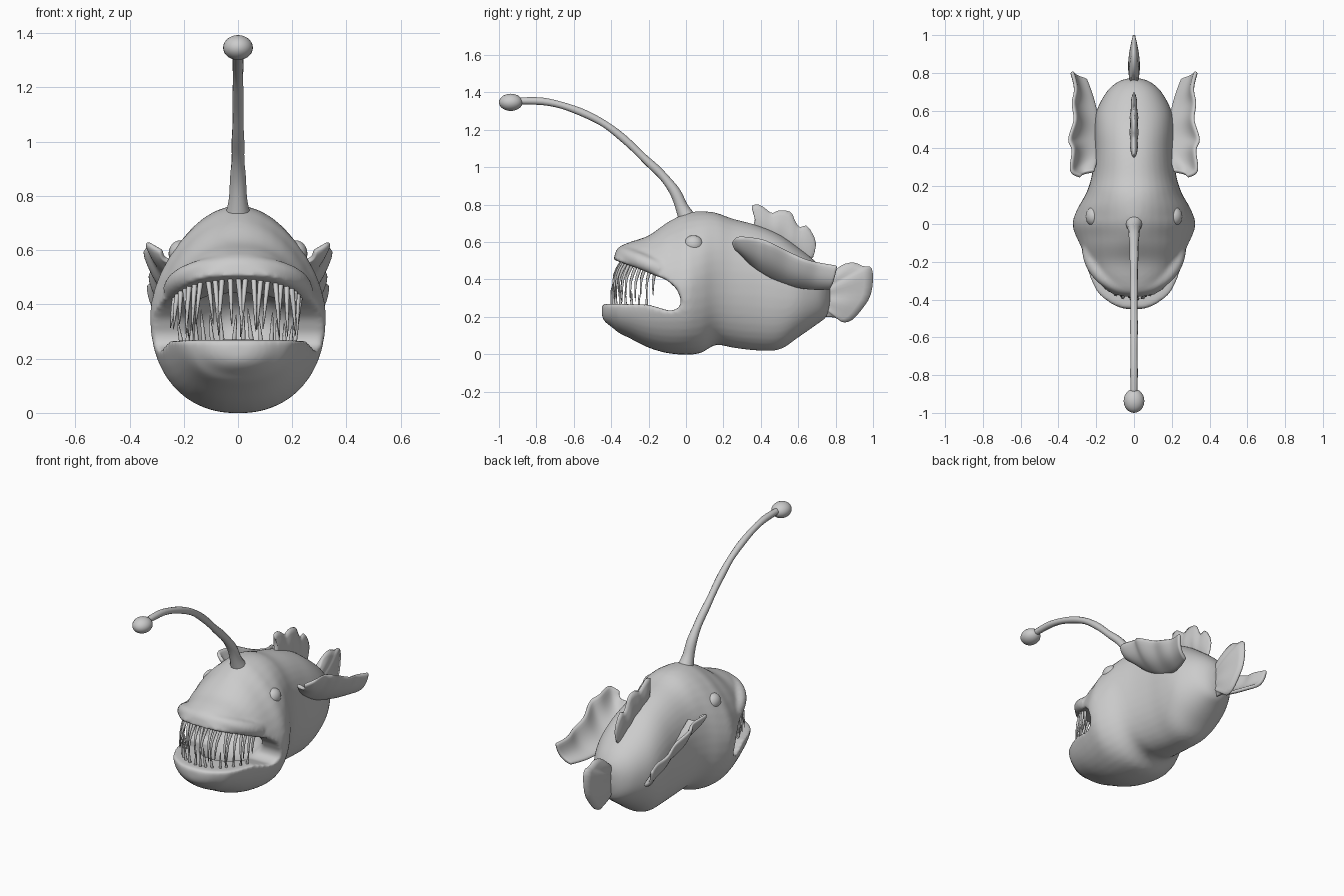
import bpy, bmesh, math, random
from mathutils import Vector

random.seed(4)
if "Cube" in bpy.data.objects:
    bpy.data.objects.remove(bpy.data.objects["Cube"])

skin = bpy.data.materials.new("grey skin")
skin.use_nodes = True
skin.diffuse_color = (0.6, 0.6, 0.6, 1)
skin.node_tree.nodes["Principled BSDF"].inputs["Base Color"].default_value = (0.6, 0.6, 0.6, 1)


def spline(pts, n):
    """Catmull-Rom resampling of a point list to n + 1 points."""
    p = [Vector(q) for q in pts]
    out = []
    for k in range(n + 1):
        f = k / n * (len(p) - 1)
        i = min(int(f), len(p) - 2)
        t = f - i
        a, b, c, d = p[max(i - 1, 0)], p[i], p[i + 1], p[min(i + 2, len(p) - 1)]
        out.append(b + (c - a) * (t / 2) + (a * 2 - b * 5 + c * 4 - d) * (t * t / 2)
                   + (b * 3 - a - c * 3 + d) * (t ** 3 / 2))
    return out


def make(name, bm):
    bmesh.ops.recalc_face_normals(bm, faces=bm.faces[:])
    me = bpy.data.meshes.new(name)
    bm.to_mesh(me)
    bm.free()
    ob = bpy.data.objects.new(name, me)
    bpy.context.collection.objects.link(ob)
    me.materials.append(skin)
    me.shade_smooth()
    return ob


def bridge(bm, rings, closed=True):
    """Skin a list of vertex rings with quads; closed rings get end caps."""
    rings = [[bm.verts.new(v) for v in r] for r in rings]
    n = len(rings[0])
    for a, b in zip(rings, rings[1:]):
        for i in range(n if closed else n - 1):
            j = (i + 1) % n
            bm.faces.new((a[i], a[j], b[j], b[i]))
    if closed:
        bm.faces.new(rings[0])
        bm.faces.new(rings[-1])


def tube(bm, pts, radii, sides=8):
    """Tapered tube along a path."""
    rings = []
    for i, p in enumerate(pts):
        d = (pts[min(i + 1, len(pts) - 1)] - pts[max(i - 1, 0)]).normalized()
        u = d.cross(Vector((0.12, 0.3, 1)) if abs(d.z) < 0.8 else Vector((0, 1, 0.1))).normalized()
        w = d.cross(u)
        angles = [math.tau * k / sides for k in range(sides)]
        rings.append([p + (u * math.cos(a) + w * math.sin(a)) * radii[i] for a in angles])
    bridge(bm, rings)


def ellipsoid(name, loc, scale):
    bm = bmesh.new()
    bmesh.ops.create_uvsphere(bm, u_segments=24, v_segments=14, radius=1)
    for v in bm.verts:
        v.co = Vector(loc) + Vector([a * b for a, b in zip(v.co, scale)])
    return make(name, bm)


def apply(ob, kind, **settings):
    mod = ob.modifiers.new(kind.title(), kind)
    for k, val in settings.items():
        setattr(mod, k, val)
    bpy.context.view_layer.objects.active = ob
    bpy.ops.object.modifier_apply(modifier=mod.name)


# Body: rings of (y, bottom, top, half width, widest height)
stations = [
    (-.45, .20, .27, .05, .24), (-.43, .17, .31, .105, .25), (-.39, .14, .50, .165, .27),
    (-.36, .115, .57, .195, .28), (-.3, .085, .60, .228, .30), (-.2, .035, .635, .265, .32),
    (-.1, .006, .705, .30, .34), (0, -.002, .755, .325, .36), (.08, .007, .765, .30, .37),
    (.16, .05, .757, .255, .38), (.25, .035, .725, .225, .38), (.38, .02, .69, .21, .38),
    (.5, .025, .64, .21, .36), (.6, .09, .57, .198, .34), (.7, .16, .49, .145, .33),
    (.75, .20, .43, .09, .32), (.77, .27, .38, .04, .32)]


def spow(v, e):
    return math.copysign(abs(v) ** e, v)


def ramp(v):
    return min(max(v, 0), 1)


rings = []
for y, bot, top, half, wide in spline(stations, 64):
    # Slightly narrower brow at the eyes, boxier snout and back
    upper = 1.72 + .43 * ramp((y - .04) / .15) + .6 * ramp((-.06 - y) / .2)
    ring = []
    for k in range(40):
        a = math.tau * k / 40
        e = 2 / (upper if math.sin(a) > 0 else 2.2)
        height = top - wide if math.sin(a) > 0 else wide - bot
        ring.append((half * spow(math.cos(a), e), y, wide + height * spow(math.sin(a), e)))
    rings.append(ring)
bm = bmesh.new()
bridge(bm, rings)
body = make("body", bm)

# Open mouth: a wedge cut right across, and a hollow throat
profile = [(-.6, .275), (-.42, .27), (-.2, .265), (-.08, .23), (-.035, .25), (-.025, .29),
           (-.05, .35), (-.1, .395), (-.2, .44), (-.36, .495), (-.6, .6)]
bm = bmesh.new()
bridge(bm, [[(x, y, z) for y, z in profile] for x in (-.5, .5)])
wedge = make("mouth_cutter", bm)
throat = ellipsoid("throat_cutter", (0, -.1, .33), (.2, .2, .13))
for cutter in (wedge, throat):
    apply(body, "BOOLEAN", object=cutter, operation="DIFFERENCE", solver="EXACT")
    bpy.data.objects.remove(cutter)


def upper_rim(a):
    y = -.11 - .225 * math.cos(a) ** .9
    return Vector((.235 * math.sin(a), y, .492 - (y + .335) * .42))


def lower_rim(a):
    return Vector((.205 * math.sin(a), -.16 - .23 * math.cos(a), .25))


# Thick upper lip, fused with the body into one soft skin
bm = bmesh.new()
arc = [upper_rim(math.radians(a)) + Vector((0, 0, .045)) for a in range(-85, 86, 5)]
tube(bm, arc, [.044] * len(arc), 12)
lip = make("lip_roll", bm)
apply(body, "BOOLEAN", object=lip, operation="UNION", solver="EXACT")
bpy.data.objects.remove(lip)
apply(body, "REMESH", mode="VOXEL", voxel_size=.011, use_smooth_shade=True)
apply(body, "SMOOTH", factor=.5, iterations=10)
body.data.shade_smooth()

# Teeth: long thin spikes along both rims, the upper ones curling forward
for name, rim, count, down, length, curl in (("upper_teeth", upper_rim, 23, 1, .20, .055),
                                             ("lower_teeth", lower_rim, 16, -1, .13, .01)):
    bm = bmesh.new()
    for i in range(count):
        a = math.radians(-78 + 156 * i / (count - 1))
        root = rim(a) + Vector((0, 0, .02 * down))
        lean = Vector((0, -math.cos(a) * curl, 0))
        size = length * (.55 + .45 * math.cos(a)) * random.uniform(.75, 1.1)
        drift = random.uniform(-.012, .012)
        path = [root, root + lean * .9 + Vector((drift, 0, -.5 * size * down)),
                root + lean + Vector((drift * 2, 0, -(size + .02) * down))]
        tube(bm, spline(path, 6), [.011, .010, .009, .0075, .006, .004, .001], 6)
    make(name, bm)

# Eyes
for side, x in (("left", 1), ("right", -1)):
    ellipsoid(side + "_eye", (.213 * x, .04, .587), (.043, .052, .049))

# Lure: tapering stalk and bulb
stalk = [(0, .01, .72), (0, -.02, .78), (0, -.06, .87), (0, -.13, .96), (0, -.22, 1.045),
         (0, -.33, 1.15), (0, -.45, 1.24), (0, -.6, 1.31), (0, -.75, 1.35), (0, -.9, 1.355)]
bm = bmesh.new()
path = spline(stalk, 40)
tube(bm, path, [.019 + .032 * math.exp(-i / 7) + .001 * math.sin(i * .9) for i in range(41)], 12)
make("lure_stalk", bm)
ellipsoid("lure_bulb", (0, -.937, 1.347), (.055, .063, .046))


# Upright fins: outline lofted from a root line, thickest mid-way and thin at the edge
def upright_fin(name, root, edge, thick):
    bm = bmesh.new()
    n = 28
    top = spline([(0, y, z) for y, z in edge], n)
    base = spline([(0, y, z) for y, z in root], n)
    steps = [k / 6 for k in range(7)]
    rings = []
    for i, (a, b) in enumerate(zip(base, top)):
        mid = math.sin(math.pi * i / n) ** .5
        line = [a.lerp(b, t) for t in steps]
        wide = [Vector((thick * mid * (.35 + .65 * math.sin(math.pi * t ** .9) - .25 * t)
                        * (1 + .1 * math.sin(i * 1.1)) + .003, 0, 0)) for t in steps]
        rings.append([p + w for p, w in zip(line, wide)]
                     + [p - w for p, w in reversed(list(zip(line, wide)))])
    bridge(bm, rings)
    make(name, bm)


upright_fin("dorsal_fin", [(.36, .66), (.5, .60), (.66, .50)],
            [(.36, .69), (.37, .74), (.35, .79), (.39, .80), (.43, .775), (.46, .755), (.5, .77),
             (.56, .76), (.585, .71), (.61, .68), (.65, .685), (.695, .60), (.68, .52)], .022)
upright_fin("tail_fin", [(.72, .38), (.72, .32), (.72, .25)],
            [(.75, .37), (.79, .44), (.84, .48), (.9, .49), (.95, .47), (.99, .465), (1, .40),
             (.985, .31), (.94, .24), (.89, .185), (.84, .17), (.80, .195), (.75, .20)], .029)

# Side fins: sagging sheets sloping up and out from the flanks
root = [(.21, .28, .57), (.19, .35, .48), (.19, .45, .41), (.185, .55, .37), (.21, .66, .35), (.25, .77, .35)]
edge = [(.28, .25, .60), (.335, .28, .63), (.325, .39, .62), (.345, .45, .60), (.315, .55, .55),
        (.325, .64, .51), (.31, .72, .49), (.33, .81, .475)]
for side, x in (("left", 1), ("right", -1)):
    bm = bmesh.new()
    rows = []
    for a, b in zip(spline(root, 32), spline(edge, 32)):
        row = [a.lerp(b, t / 6) + Vector((.02, 0, -.02)) * math.sin(math.pi * t / 6) for t in range(7)]
        rows.append([(p.x * x, p.y, p.z) for p in row])
    bridge(bm, rows, closed=False)
    fin = make(side + "_side_fin", bm)
    apply(fin, "SOLIDIFY", thickness=.022, offset=0)
    apply(fin, "SUBSURF", levels=1)
